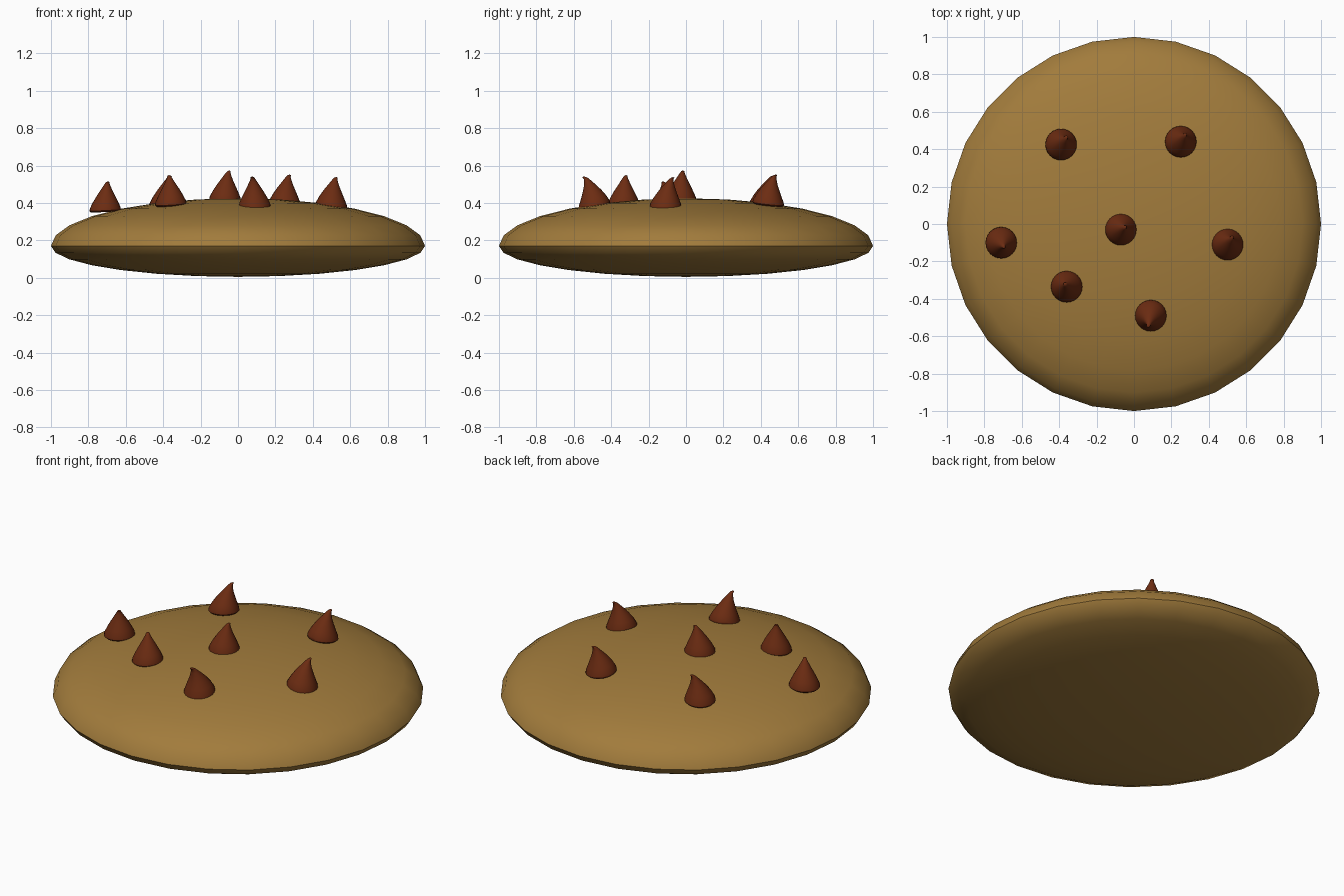
import bpy, bmesh, math

if "Cube" in bpy.data.objects:
    bpy.data.objects.remove(bpy.data.objects["Cube"])


def material(name, color):
    m = bpy.data.materials.new(name)
    m.diffuse_color = (*color, 1)
    m.use_nodes = True
    m.node_tree.nodes["Principled BSDF"].inputs["Base Color"].default_value = m.diffuse_color
    return m


def skin(name, rings, mat):
    """Closed smooth mesh from a stack of rings, capped by the first and last points."""
    bm = bmesh.new()
    loops = [[bm.verts.new(p) for p in ring] for ring in rings]
    for a, b in zip(loops, loops[1:]):
        n = max(len(a), len(b))
        for i in range(n):
            j = (i + 1) % n
            if len(a) == 1:
                bm.faces.new((a[0], b[j], b[i]))
            elif len(b) == 1:
                bm.faces.new((a[i], a[j], b[0]))
            else:
                bm.faces.new((a[i], a[j], b[j], b[i]))
    bmesh.ops.recalc_face_normals(bm, faces=bm.faces)
    me = bpy.data.meshes.new(name)
    bm.to_mesh(me)
    bm.free()
    me.materials.append(mat)
    ob = bpy.data.objects.new(name, me)
    bpy.context.collection.objects.link(ob)
    bpy.ops.object.select_all(action='DESELECT')
    ob.select_set(True)
    bpy.context.view_layer.objects.active = ob
    bpy.ops.object.shade_smooth_by_angle(angle=math.radians(50))
    return ob


def circle(r, n):
    return [(r * math.sin(2 * math.pi * i / n), r * math.cos(2 * math.pi * i / n)) for i in range(n)]


dough = material("dough", (0.36, 0.2, 0.045))
chocolate = material("chocolate", (0.15, 0.025, 0.006))

# Cookie: flattened ball, fuller above its widest line
RIM, UP, DOWN, SEG = 0.17, 0.255, 0.165, 28
rings = [[(0, 0, RIM - DOWN)]]
for k in range(1, 14):
    a = -math.pi / 2 + math.pi * k / 14
    z = RIM + math.sin(a) * (UP if a > 0 else DOWN)
    rings.append([(x, y, z) for x, y in circle(math.cos(a), SEG)])
rings.append([(0, 0, RIM + UP)])
skin("cookie", rings, dough)

# Chocolate chip profile: radius, height, sideways share of the tip offset
PROFILE = [(0.076, 0.0, 0), (0.084, 0.008, 0), (0.082, 0.022, 0), (0.068, 0.052, 0.08),
           (0.05, 0.085, 0.25), (0.034, 0.112, 0.45), (0.02, 0.137, 0.7),
           (0.012, 0.152, 0.88), (0.009, 0.16, 1.1)]

# Chips: x, y, base z, tip offset x, tip offset y, outward slope of the base
CHIPS = [(-0.71, -0.10, 0.352, 0.012, -0.02, 0.05),
         (-0.36, -0.335, 0.385, -0.008, 0.012, 0.08),
         (-0.07, -0.03, 0.41, 0.02, 0.012, 0.0),
         (0.09, -0.49, 0.378, -0.012, -0.05, 0.15),
         (0.25, 0.44, 0.388, 0.022, 0.035, 0.12),
         (0.50, -0.11, 0.375, 0.022, 0.035, 0.12),
         (-0.39, 0.425, 0.383, 0.025, 0.035, 0.1)]

for n, (cx, cy, cz, tx, ty, slope) in enumerate(CHIPS, 1):
    d = math.hypot(cx, cy)
    ux, uy = cx / d, cy / d
    rings = [[(cx, cy, cz)]]
    for r, h, s in PROFILE:
        rings.append([(cx + x + tx * s, cy + y + ty * s, cz + h - slope * (x * ux + y * uy))
                      for x, y in circle(r, 24)])
    rings.append([(cx + tx * 1.2, cy + ty * 1.2, cz + 0.164)])
    skin(f"chocolate_chip_{n}", rings, chocolate)
